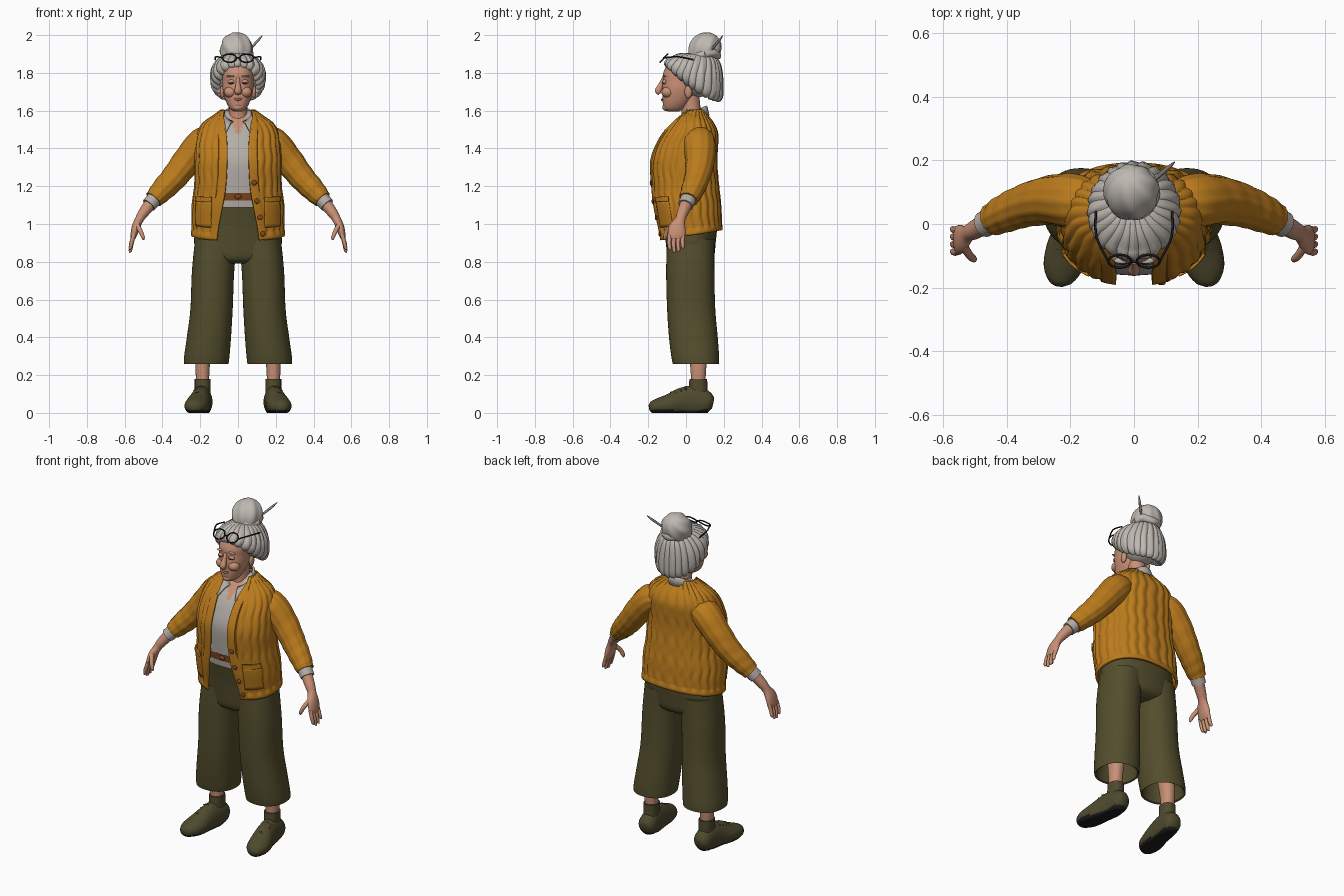
import bpy, bmesh, math, random
from mathutils import Vector
from math import sin, cos, pi

if "Cube" in bpy.data.objects:
    bpy.data.objects.remove(bpy.data.objects["Cube"])
random.seed(4)


def material(name, *rgb):
    m = bpy.data.materials.new(name)
    m.diffuse_color = (*rgb, 1)
    m.use_nodes = True
    m.node_tree.nodes["Principled BSDF"].inputs["Base Color"].default_value = (*rgb, 1)
    return m


MUSTARD = material("mustard wool", .5, .2, .012)
OLIVE = material("olive cloth", .088, .076, .026)
SHOE = material("olive suede", .078, .068, .027)
HAIR = material("silver hair", .52, .48, .44)
SKIN = material("skin", .58, .28, .18)
BLOUSE = material("grey cotton", .46, .42, .39)
LEATHER = material("brown leather", .2, .06, .015)
BLACK = material("black rubber", .012, .012, .012)
LIP = material("lip", .36, .12, .08)
STEEL = material("grey stick", .28, .26, .25)


def smooth(rows, n):
    """Catmull-Rom refinement of rows of numbers."""
    out = []
    for i in range(len(rows) - 1):
        quad = rows[max(i - 1, 0)], rows[i], rows[i + 1], rows[min(i + 2, len(rows) - 1)]
        for k in range(n):
            u = k / n
            out.append(tuple(.5 * (2*b + (c - a)*u + (2*a - 5*b + 4*c - d)*u*u
                                   + (3*b - a - 3*c + d)*u**3) for a, b, c, d in zip(*quad)))
    return out + [tuple(rows[-1])]


def skin_rows(name, rows, mats, closed=True, caps=True, rule=None, thick=0):
    """Make a mesh from rows of points; rule picks the material of a face."""
    bm = bmesh.new()
    vs = [[bm.verts.new(p) for p in row] for row in rows]
    n = len(rows[0])
    for low, high in zip(vs, vs[1:]):
        for j in range(n if closed else n - 1):
            k = (j + 1) % n
            bm.faces.new((low[j], low[k], high[k], high[j]))
    if closed and caps:
        bm.faces.new(vs[0])
        bm.faces.new(vs[-1])
    bmesh.ops.recalc_face_normals(bm, faces=bm.faces)
    if rule:
        for f in bm.faces:
            f.material_index = rule(f.calc_center_median())
    return finish(name, bm, mats, thick)


def finish(name, bm, mats, thick=0):
    me = bpy.data.meshes.new(name)
    bm.to_mesh(me)
    bm.free()
    for m in mats if isinstance(mats, tuple) else (mats,):
        me.materials.append(m)
    ob = bpy.data.objects.new(name, me)
    bpy.context.collection.objects.link(ob)
    if thick:
        mod = ob.modifiers.new("thickness", "SOLIDIFY")
        mod.thickness, mod.offset = thick, 0
    return ob


def sweep(name, rows, mats, hint=(0, 1, 0), seg=20, fine=5, ripple=None, rule=None, floor=None):
    """Tube along rows of x, y, z, radius along hint, radius across."""
    rows = smooth(rows, fine)
    pts = [Vector(r[:3]) for r in rows]
    rings = []
    for i, (p, r) in enumerate(zip(pts, rows)):
        tan = (pts[min(i + 1, len(pts) - 1)] - pts[max(i - 1, 0)]).normalized()
        side = Vector(hint)
        side = (side - side.dot(tan) * tan).normalized()
        up = tan.cross(side)
        ring = []
        for j in range(seg):
            a = 2 * pi * j / seg
            k = ripple(i / len(pts), a) if ripple else 1
            q = p + (side * cos(a) * r[3] + up * sin(a) * r[4]) * k
            if floor is not None:
                q.z = max(q.z, floor)
            ring.append(q)
        rings.append(ring)
    return skin_rows(name, rings, mats, rule=rule)


def ring(z, cx, rx, front, back, power=.9, seg=48):
    def bend(v):
        return math.copysign(abs(v) ** power, v)
    turn = [2 * pi * j / seg for j in range(seg)]
    return [(cx + rx * bend(sin(t)), (front + back) / 2 - (back - front) / 2 * bend(cos(t)), z) for t in turn]


def loft(name, rows, mats, fine=5, **kw):
    return skin_rows(name, [ring(*r) for r in smooth(rows, fine)], mats, **kw)


def ball(name, at, size, mat):
    bm = bmesh.new()
    bmesh.ops.create_uvsphere(bm, u_segments=20, v_segments=12, radius=1)
    for v in bm.verts:
        v.co = Vector(at) + Vector(a * b for a, b in zip(v.co, size))
    return finish(name, bm, mat)


# Torso profile: height, half width, front, back, half opening
TORSO = smooth([(.94, .235, -.135, .18, .108), (1.0, .235, -.145, .18, .1), (1.1, .235, -.165, .175, .08),
                (1.2, .222, -.175, .165, .062), (1.33, .22, -.18, .155, .055), (1.42, .215, -.15, .16, .055),
                (1.48, .205, -.115, .16, .06), (1.53, .18, -.07, .14, .066), (1.57, .125, -.03, .11, .072),
                (1.6, .085, 0, .09, .065)], 6)


def torso(z):
    for a, b in zip(TORSO, TORSO[1:]):
        if z <= b[0]:
            u = (z - a[0]) / (b[0] - a[0])
            return [p + (q - p) * u for p, q in zip(a, b)]
    return TORSO[-1]


def edge(z):
    _, rx, _, _, gap = torso(z)
    return math.asin((gap / rx) ** (1 / .85))


def torso_point(t, z, off=0):
    _, rx, front, back, _ = torso(z)
    bx, by = (math.copysign(abs(v) ** .85, v) for v in (sin(t), cos(t)))
    dip = .028 * cos(t) * max(0, 1 - (z - .94) / .3)
    return ((rx + off) * bx, (front + back) / 2 - ((back - front) / 2 + off) * by, z - dip)


# Cardigan with knitted ribs and raised button bands
heights = [.94 + .66 * i / 60 for i in range(61)]
rows = []
for z in heights:
    t0, row = edge(z), []
    for j in range(161):
        t = t0 + (2 * pi - 2 * t0) * j / 160
        band = j < 6 or j > 154 or z < .97
        row.append(torso_point(t, z, .006 if band else .004 * cos(24 * t + .5 * sin(z * 50))))
    rows.append(row)
skin_rows("cardigan_body", rows, MUSTARD, closed=False, thick=.014)

# Blouse, open in a V at the throat
rows = [[torso_point(2 * pi * j / 120, 1.1 + .5 * i / 50, -.02) for j in range(120)] for i in range(51)]
skin_rows("blouse", rows, (BLOUSE, SKIN), rule=lambda c: int(c.y < .02 and abs(c.x) < (c.z - 1.46) * .4))
turns = [.45 + (2 * pi - .9) * j / 48 for j in range(49)]
rows = [[], [], []]
for t in turns:
    f = (1 + cos(t)) / 2
    top = Vector((.058 * sin(t), .045 - .06 * cos(t) - .03 * f, 1.625 - .09 * f))
    low = Vector((.09 * sin(t) * (1 + .5 * f), .045 - .075 * cos(t) - .095 * f, 1.575 - .09 * f * f))
    for row, p in zip(rows, (top, top.lerp(low, .4) + Vector((0, 0, .012)), low)):
        row.append(p)
skin_rows("blouse_collar", rows, BLOUSE, closed=False, thick=.008)

# Belt, buckle and trousers
loft("belt", [(1.125, 0, .2, -.152, .14), (1.165, 0, .2, -.155, .14)], LEATHER)
ball("belt_buckle", (0, -.154, 1.145), (.018, .008, .014), LEATHER)
loft("trouser_hips", [(.79, 0, .1, -.06, .1), (.82, 0, .2, -.095, .145), (.9, 0, .232, -.107, .157),
                      (1.0, 0, .218, -.12, .163), (1.13, 0, .19, -.145, .14)], OLIVE)

for side, word in ((1, "left_"), (-1, "right_")):
    def flip(rows):
        return [(side * r[0], *r[1:]) for r in rows]

    # Wide cropped leg, with the hem turned inside
    leg = smooth([(.26, .168, .118, -.07, .175), (.3, .165, .12, -.078, .175), (.4, .154, .117, -.09, .168),
                  (.55, .14, .112, -.1, .155), (.75, .132, .112, -.105, .15), (.92, .115, .112, -.1, .15)], 5)
    inside = [(.4, .165, .095, -.05, .145), (.265, .168, .11, -.062, .167)]
    skin_rows(word + "trouser_leg", [ring(z, side * x, *r) for z, x, *r in inside + leg], OLIVE)
    loft(word + "ankle", [(.14, side * .187, .034, .028, .1), (.25, side * .187, .038, .022, .108),
                          (.42, side * .175, .05, 0, .115)], SKIN)
    loft(word + "sock", [(.09, side * .187, .042, .012, .115), (.18, side * .187, .042, .018, .112)], SHOE)

    # Shoe with a flat sole and laces
    shoe = [(.184, .142, .05, .028, .03), (.186, .115, .055, .05, .06), (.19, .05, .06, .053, .085),
            (.2, -.02, .055, .056, .078), (.212, -.08, .042, .064, .062), (.225, -.14, .035, .06, .046),
            (.233, -.18, .03, .038, .032), (.235, -.195, .028, .014, .014)]
    sweep(word + "shoe", flip(shoe), (SHOE, BLACK), hint=(1, 0, 0), seg=32, floor=0,
          rule=lambda c: int(c.z < .016))
    for k in range(4):
        y, z = -.075 + .025 * k, .106 + .01 * k
        x = .211 - .16 * (y + .075)
        sweep(word + "shoe_lace", flip([(x - .032, y, z - .012, .005, .005), (x, y - .004, z + .002, .005, .005),
                                        (x + .032, y, z - .012, .005, .005)]), SHOE, seg=8)

    # Sleeve, shirt cuff, forearm and palm
    sleeve = [(.12, .06, 1.46, .065, .06), (.185, .07, 1.43, .085, .08), (.26, .075, 1.345, .077, .076),
              (.335, .06, 1.25, .068, .068), (.4, .035, 1.18, .06, .06), (.447, .012, 1.13, .05, .048)]
    sweep(word + "cardigan_sleeve", flip(sleeve), MUSTARD, seg=48, fine=10,
          ripple=lambda u, a: 1 + .025 * cos(12 * a) + .025 * sin(45 * u + 2 * cos(a)) * u)
    sweep(word + "shirt_cuff", flip([(.43, .02, 1.147, .043, .042), (.472, -.002, 1.1, .041, .039)]), BLOUSE)
    sweep(word + "forearm_and_palm", flip([
        (.45, .01, 1.125, .034, .034), (.5, -.018, 1.06, .03, .028), (.522, -.03, 1.025, .027, .023),
        (.54, -.045, .985, .043, .022), (.551, -.05, .945, .046, .018), (.556, -.051, .922, .036, .012)]), SKIN)
    for k, length in enumerate((.066, .08, .076, .058)):
        y = -.086 + .0235 * k
        sweep(word + "finger", flip([(.55, y, .945, .011, .011), (.563, y - .003, .935 - length / 2, .011, .011),
                                     (.57, y, .937 - length, .009, .009), (.569, y, .93 - length, .004, .004)]),
              SKIN, seg=10)
    sweep(word + "thumb", flip([(.535, -.07, .995, .014, .014), (.515, -.1, .96, .013, .012),
                                (.503, -.11, .93, .011, .01), (.5, -.11, .915, .004, .004)]), SKIN, seg=10)

    # Patch pocket laid on the cardigan, with a thicker rim
    for part, low, high, lift in (("pocket", 1.0, 1.13, .009), ("pocket_rim", 1.125, 1.15, .014)):
        skin_rows(word + part, [[torso_point(side * (.55 + .55 * j / 12), low + (high - low) * i / 8, lift)
                                 for j in range(13)] for i in range(9)], MUSTARD, closed=False, thick=.009)

    # Cheek, eye, brow, ear and glasses
    ball(word + "cheek", (side * .04, -.096, 1.698), (.034, .034, .03), SKIN)
    ball(word + "eyelid", (side * .035, -.113, 1.752), (.02, .012, .013), SKIN)
    ball(word + "eye", (side * .035, -.12, 1.746), (.014, .008, .003), BLACK)
    ball(word + "eyebrow", (side * .038, -.115, 1.782), (.024, .01, .005), HAIR)
    ball(word + "ear", (side * .084, .012, 1.7), (.012, .02, .034), SKIN)
    rim = [(side * (.045 + .036 * cos(a)), -.117 + .02 * sin(a), 1.878 + .022 * sin(a), .004, .004)
           for a in (2 * pi * k / 16 for k in range(17))]
    sweep(word + "glasses_rim", rim, BLACK, hint=(.1, .8, -.7), seg=8, fine=2)
    sweep(word + "glasses_arm", flip([(.081, -.117, 1.88, .004, .004), (.118, -.04, 1.885, .004, .004),
                                      (.12, .04, 1.87, .004, .004)]), BLACK, hint=(0, 0, 1), seg=8)

# Buttons down the left band
for z in (.97, 1.05, 1.13, 1.22):
    ball("cardigan_button", torso_point(edge(z) + .09, z, .016), (.014, .007, .014), LEATHER)
sweep("glasses_bridge", [(-.01, -.118, 1.88, .004, .004), (.01, -.118, 1.88, .004, .004)], BLACK, seg=8)

# Neck, head, nose and mouth
sweep("neck", [(0, .03, 1.48, .06, .06), (0, .03, 1.56, .052, .05), (0, .02, 1.68, .05, .05)], SKIN)
loft("head", [(1.595, 0, .022, -.095, -.04), (1.61, 0, .042, -.117, -.01), (1.64, 0, .06, -.123, .02),
              (1.68, 0, .074, -.125, .05), (1.72, 0, .082, -.126, .07), (1.76, 0, .083, -.122, .08),
              (1.8, 0, .082, -.12, .08), (1.85, 0, .07, -.095, .07), (1.88, 0, .04, -.05, .04)], SKIN)
sweep("nose", [(0, -.118, 1.775, .008, .009), (0, -.133, 1.735, .014, .013), (0, -.146, 1.705, .018, .019),
               (0, -.138, 1.69, .01, .014)], SKIN)
ball("chin", (0, -.102, 1.618), (.028, .024, .02), SKIN)
sweep("mouth", [(-.032, -.111, 1.67, .003, .003), (0, -.127, 1.658, .006, .007), (.032, -.111, 1.67, .003, .003)],
      LIP, seg=10)

# Hair swept up in locks from the hairline to the bun
ball("hair_base", (0, .055, 1.785), (.116, .112, .115), HAIR)
for k in range(24):
    a = 2 * pi * (k + random.uniform(-.15, .15)) / 24
    s, c = sin(a), cos(a)
    fat = random.uniform(.9, 1.12)
    path = [(.1 * s, .04 - .125 * c, 1.715 + .09 * c + .025 * c * c, .012, .012),
            (.118 * s, .04 - .13 * c, 1.75 + .085 * c + .012 * c * c, .028 * fat, .027),
            (.112 * s, .048 - .118 * c, 1.815 + .04 * c, .031 * fat, .03),
            (.07 * s, .065 - .085 * c, 1.865 + .012 * c, .03, .028),
            (.02 * s, .09 - .02 * c, 1.88, .02, .02)]
    sweep("hair_lock", path, HAIR, hint=(c, s, .1), seg=24,
          ripple=lambda u, t: 1 + .06 * cos(6 * t + 5 * u))

# Twisted bun, its coil and the hair stick
bun = [(-.008, .1 - .06 * cos(a), 1.925 - .072 * cos(a), .084 * sin(a) + .002, .08 * sin(a) + .002)
       for a in (pi * k / 10 for k in range(11))]
sweep("hair_bun", bun, HAIR, hint=(1, 0, 0), seg=48, fine=3, ripple=lambda u, t: 1 + .045 * cos(7 * t + 9 * u))
coil = [(.062 * cos(a), .1 + .066 * sin(a), 1.9 + .008 * sin(3 * a), .022, .02)
        for a in (2 * pi * k / 16 for k in range(17))]
sweep("bun_coil", coil, HAIR, hint=(0, 0, 1), seg=16, fine=3, ripple=lambda u, t: 1 + .06 * cos(5 * t + 30 * u))
sweep("hair_stick", [(.02, .1, 1.88, .004, .004), (.1, .17, 1.965, .007, .007), (.128, .195, 1.997, .002, .002)],
      STEEL, seg=10)

# Smooth shading that keeps hems and caps crisp
bpy.ops.object.select_all(action="DESELECT")
for ob in bpy.context.collection.objects:
    if ob.type == "MESH":
        ob.select_set(True)
        bpy.context.view_layer.objects.active = ob
bpy.ops.object.shade_smooth_by_angle(angle=math.radians(50))
